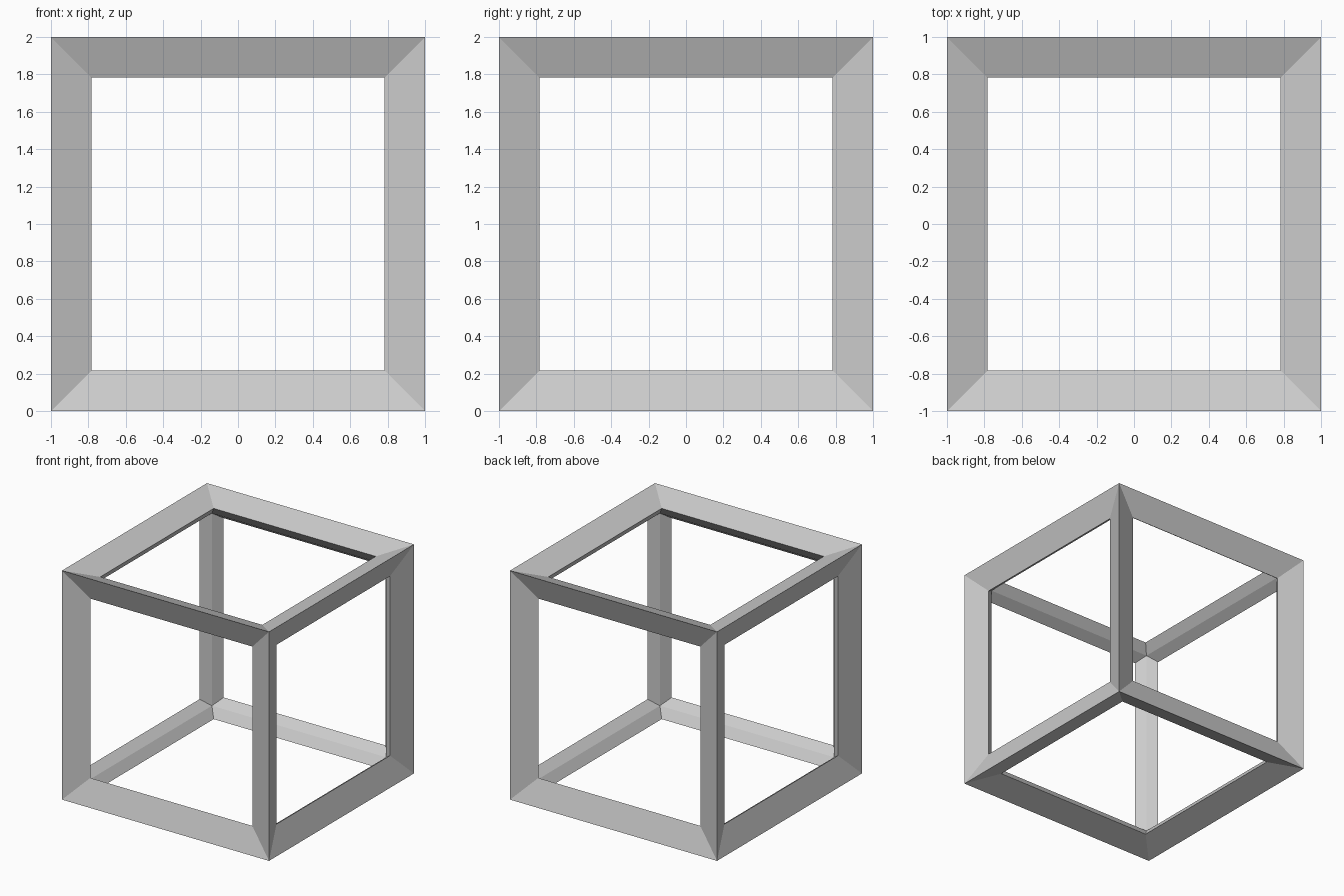
import bpy, bmesh
from itertools import product
from mathutils import Vector

if "Cube" in bpy.data.objects:
    bpy.data.objects.remove(bpy.data.objects["Cube"])

OUTER, MID, INSET, INNER = 1.0, 0.92, 0.783, 0.8406

bm = bmesh.new()


def corner_points(signs, b, c):
    """Diamond section at a corner: outer edge, inset in face b, inner edge, inset in face c."""
    s = Vector(signs)
    in_b, in_c = s * INSET, s * INSET
    in_b[b] = signs[b] * MID
    in_c[c] = signs[c] * MID
    up = Vector((0, 0, 1))
    return [bm.verts.new(p + up) for p in (s * OUTER, in_b, s * INNER, in_c)]


# Twelve mitred bars, one along each edge of the cube
for a in range(3):
    b, c = (a + 1) % 3, (a + 2) % 3
    for sb, sc in product((-1, 1), repeat=2):
        ends = []
        for sa in (-1, 1):
            signs = [0, 0, 0]
            signs[a], signs[b], signs[c] = sa, sb, sc
            ends.append(corner_points(signs, b, c))
        p, q = ends
        for i in range(4):
            j = (i + 1) % 4
            bm.faces.new((p[i], p[j], q[j], q[i]))

# Weld the mitres into one closed frame
bmesh.ops.remove_doubles(bm, verts=bm.verts[:], dist=0.0005)
bmesh.ops.recalc_face_normals(bm, faces=bm.faces[:])

mesh = bpy.data.meshes.new("cube_frame")
bm.to_mesh(mesh)
bm.free()
frame = bpy.data.objects.new("cube_frame", mesh)
bpy.context.collection.objects.link(frame)
